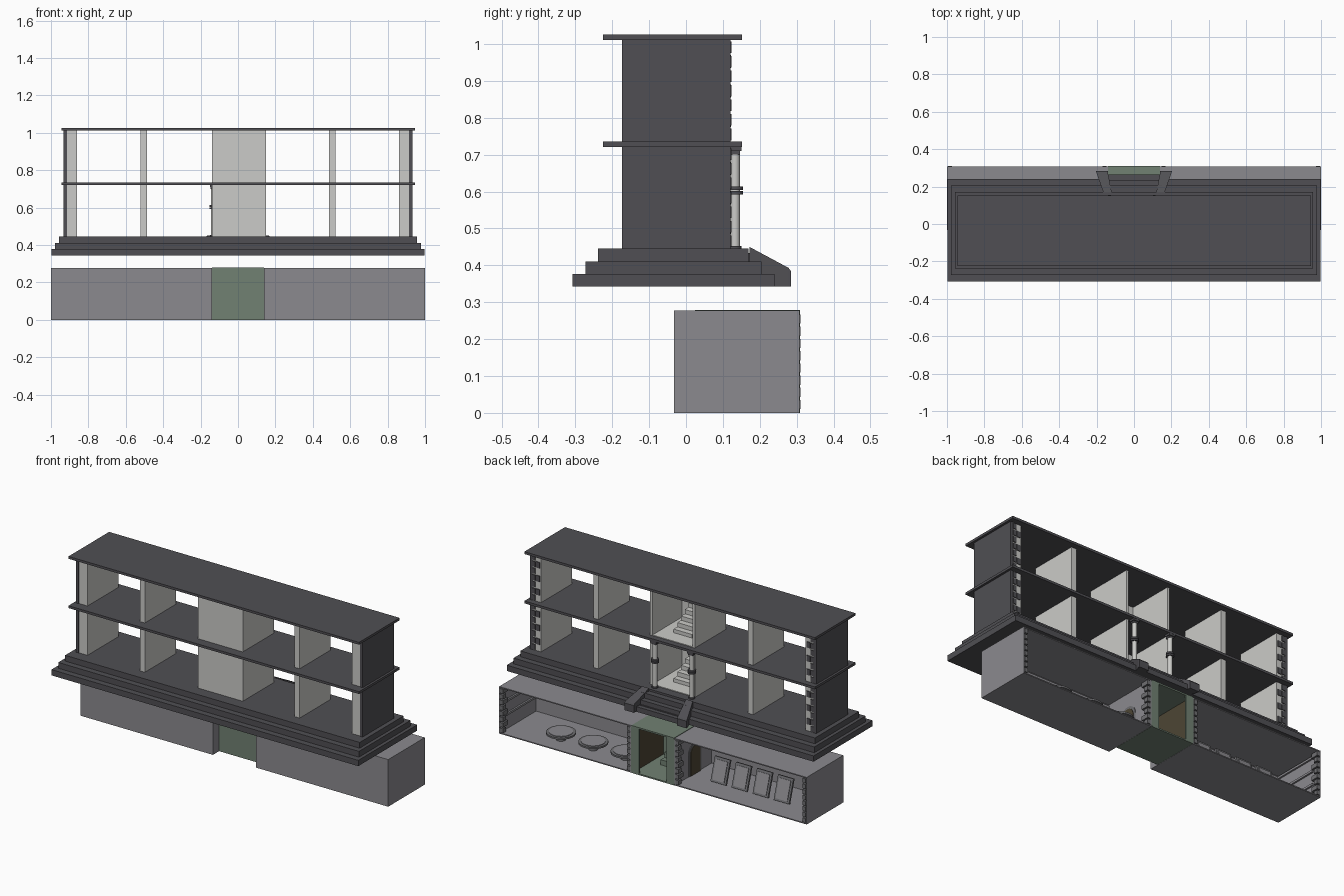
import bpy, bmesh, math
from mathutils import Matrix, Vector

cube = bpy.data.objects.get("Cube")
if cube:
    bpy.data.objects.remove(cube, do_unlink=True)


def material(name, r, g, b):
    m = bpy.data.materials.new(name)
    m.use_nodes = True
    m.diffuse_color = (r, g, b, 1)
    bsdf = m.node_tree.nodes["Principled BSDF"]
    bsdf.inputs["Base Color"].default_value = (r, g, b, 1)
    bsdf.inputs["Roughness"].default_value = 0.9
    return m


DARK = material("dark_slate", 0.08, 0.078, 0.087)
LIGHT = material("pale_plaster", 0.6, 0.6, 0.58)
GREY = material("cellar_grey", 0.26, 0.255, 0.275)
GREEN = material("muted_green", 0.165, 0.22, 0.17)
BROWN = material("dark_brown", 0.075, 0.06, 0.035)
STONE = material("mid_stone", 0.16, 0.16, 0.17)


def finish(name, bm, mat):
    mesh = bpy.data.meshes.new(name)
    bmesh.ops.recalc_face_normals(bm, faces=bm.faces)
    bm.to_mesh(mesh)
    bm.free()
    mesh.materials.append(mat)
    obj = bpy.data.objects.new(name, mesh)
    bpy.context.collection.objects.link(obj)
    return obj


def add_box(bm, xs, ys, zs, tilt=0):
    center = Vector((sum(xs) / 2, sum(ys) / 2, sum(zs) / 2))
    size = (abs(xs[1] - xs[0]), ys[1] - ys[0], zs[1] - zs[0], 1)
    mat = Matrix.Translation(center) @ Matrix.Rotation(tilt, 4, "X") @ Matrix.Diagonal(size)
    bmesh.ops.create_cube(bm, size=1, matrix=mat)


def boxes(name, mat, *items):
    bm = bmesh.new()
    for item in items:
        add_box(bm, *item)
    return finish(name, bm, mat)


def cylinders(name, mat, items, sides=20):
    bm = bmesh.new()
    for x, y, z0, z1, r in items:
        bmesh.ops.create_cone(bm, cap_ends=True, segments=sides, radius1=r, radius2=r,
                              depth=z1 - z0, matrix=Matrix.Translation((x, y, (z0 + z1) / 2)))
    obj = finish(name, bm, mat)
    for p in obj.data.polygons:
        p.use_smooth = len(p.vertices) == 4
    return obj


def quoins(name, mat, x, inward, y, z0, z1, count):
    # Alternating long and short corner stones
    bm = bmesh.new()
    pitch = (z1 - z0) / count
    for i in range(count):
        deep = 0.045 if i % 2 else 0.025
        z = z0 + i * pitch
        add_box(bm, (x, x + inward * 0.02), (y - deep, y + 0.003), (z + 0.004, z + pitch - 0.004))
    return finish(name, bm, mat)


# Stepped plinth
for i in range(3):
    inset = 0.035 * i
    half = 0.998 - 0.02 * i
    boxes(f"plinth_step_{i + 1}", DARK,
          ((-half, half), (-0.308 + inset, 0.24 - inset), (0.343 + 0.034 * i, 0.377 + 0.034 * i)))

# Rear entrance steps and splayed ramps
for i in range(3):
    boxes(f"entrance_step_{i + 1}", DARK,
          ((-0.15, 0.15), (0.15, 0.265 - 0.03 * i), (0.343 + 0.03 * i, 0.373 + 0.03 * i)))
for side, label in ((1, "left"), (-1, "right")):
    bm = bmesh.new()
    rings = []
    for y, z, inner, outer in ((0.172, 0.45, 0.12, 0.165), (0.278, 0.393, 0.14, 0.202), (0.284, 0.385, 0.14, 0.202)):
        corners = ((inner, 0.343), (outer, 0.343), (outer, z), (inner, z))
        rings.append([bm.verts.new((side * x, y, h)) for x, h in corners])
    for a, b in zip(rings, rings[1:]):
        for k in range(4):
            bm.faces.new((a[k], a[(k + 1) % 4], b[(k + 1) % 4], b[k]))
    bm.faces.new(rings[0])
    bm.faces.new(rings[-1])
    finish(f"entrance_ramp_{label}", bm, DARK)

# Floor slab and roof
for name, z in (("upper_floor_slab", 0.721), ("roof_slab", 1.011)):
    boxes(name, DARK, ((-0.945, 0.945), (-0.225, 0.152), (z, z + 0.014)))

# Walls of both storeys
for storey, z0, z1 in (("lower", 0.445, 0.721), ("upper", 0.735, 1.011)):
    zs, ys = (z0, z1), (-0.17, 0.118)
    for s, label in ((1, "left"), (-1, "right")):
        boxes(f"{storey}_end_wall_{label}", DARK, ((s * 0.915, s * 0.932), (-0.173, 0.12), zs))
        boxes(f"{storey}_end_lining_{label}", LIGHT, ((s * 0.86, s * 0.915), ys, zs))
        boxes(f"{storey}_partition_{label}", LIGHT, ((s * 0.487, s * 0.52), ys, zs))
        quoins(f"{storey}_quoins_{label}", DARK, s * 0.915, -s, 0.12, z0, z1, 7)
        boxes(f"{storey}_edge_stones_{label}", DARK,
              *[((s * 0.868, s * 0.892), (0.116, 0.122), (z0 + 0.04 + 0.08 * i, z0 + 0.075 + 0.08 * i))
                for i in range(3)])
    # Central stairwell, open at the rear
    boxes(f"{storey}_stairwell", LIGHT,
          ((-0.14, 0.15), (-0.17, -0.155), zs),
          ((-0.14, -0.125), (-0.155, 0.118), zs),
          ((0.135, 0.15), (-0.155, 0.118), zs),
          ((-0.125, 0.135), (-0.155, 0.118), (z0, z0 + 0.004)))
    boxes(f"{storey}_stairs", LIGHT,
          *[((-0.06, 0.06), (-0.155, 0.03 - 0.035 * i), (z0 + 0.025 * i, z0 + 0.025 * (i + 1)))
            for i in range(5)])

# Entrance columns
spots = ((-0.131, "right"), (0.108, "left"))
for x, label in spots:
    y = 0.133
    cylinders(f"column_{label}", LIGHT, [(x, y, 0.445, 0.71, 0.013)])
    cylinders(f"column_bands_{label}", DARK,
              [(x, y, z, z + 0.009, 0.022) for z in (0.592, 0.604)] + [(x, y, 0.445, 0.453, 0.018)])
    boxes(f"column_capital_{label}", DARK,
          ((x - 0.02, x + 0.02), (0.118, 0.151), (0.71, 0.721)),
          ((x - 0.015, x + 0.015), (0.118, 0.146), (0.7, 0.71)))

# Cellar rooms, open at the rear
F, B, T, TOP = -0.033, 0.307, 0.006, 0.277
for s, label in ((1, "left"), (-1, "right")):
    full = (s * 0.14, s)
    boxes(f"cellar_room_{label}", GREY,
          (full, (F, B), (0, T)), (full, (F, B), (TOP - T, TOP)),
          (full, (F, F + T), (T, TOP - T)),
          ((s * (1 - T), s), (F + T, B), (T, TOP - T)),
          ((s * 0.14, s * 0.148), (F + T, B), (T, TOP - T)))
    boxes(f"cellar_rails_{label}", GREY,
          *[((s * 0.984, s * 0.994), (F + T, B - 0.05), (z, z + 0.012)) for z in (0.09, 0.17, 0.25)],
          *[((s * 0.15, s * 0.99), (F + T, F + 0.014), (z, z + 0.012)) for z in (0.09, 0.25)])
    quoins(f"cellar_outer_quoins_{label}", STONE, s * 0.994, -s, B, T, TOP - T, 8)
    quoins(f"cellar_inner_quoins_{label}", STONE, s * 0.148, s, B, T, TOP - T, 8)

    # Arched side door with a stone surround
    for part, mat, r, thick in (("surround", STONE, 0.06, 0.004), ("panel", BROWN, 0.045, 0.007)):
        bm = bmesh.new()
        pts = [(0.13 + r, T), (0.13 - r, T)]
        pts += [(0.13 - r * math.cos(a), 0.13 + r * math.sin(a))
                for a in [math.pi * k / 10 for k in range(11)]]
        face = bm.faces.new([bm.verts.new((s * 0.147, y, z)) for y, z in pts])
        out = bmesh.ops.extrude_face_region(bm, geom=[face])
        bmesh.ops.translate(bm, vec=(s * thick, 0, 0),
                            verts=[v for v in out["geom"] if isinstance(v, bmesh.types.BMVert)])
        finish(f"arched_door_{part}_{label}", bm, mat)

# Green cellar hall between the rooms
hall = (-0.139, 0.139)
boxes("hall_shell", GREEN,
      (hall, (0.024, 0.309), (0, 0.008)), (hall, (0.024, 0.309), (0.27, 0.279)),
      (hall, (0.024, 0.032), (0.008, 0.27)),
      *[((s * 0.129, s * 0.14), (0.03, 0.309), (0.008, 0.27)) for s in (1, -1)],
      *[((s * 0.09, s * 0.14), (0.301, 0.309), (0.008, 0.27)) for s in (1, -1)])
for s, label in ((1, "left"), (-1, "right")):
    boxes(f"hall_lining_{label}", BROWN, ((s * 0.124, s * 0.129), (0.032, 0.3), (0.008, 0.27)))
boxes("hall_steps", GREEN, *[((-0.06, 0.06), (0.032, 0.15 - 0.035 * i), (0.008 + 0.03 * i, 0.038 + 0.03 * i))
                             for i in range(3)])

# Round tables and wall panels in the left room
tables = [(x, 0.19) for x in (0.68, 0.47, 0.26)]
cylinders("table_pedestals", STONE, [(x, y, T, 0.045, 0.025) for x, y in tables])
cylinders("table_rims", STONE, [(x, y, 0.042, 0.052, 0.08) for x, y in tables], 28)
cylinders("table_tops", GREY, [(x, y, 0.052, 0.055, 0.065) for x, y in tables], 28)
boxes("wall_panels", STONE, *[((x - 0.1, x + 0.1), (F + T, F + 0.012), (0.12, 0.21))
                              for x in (0.3, 0.56, 0.82)])

# Leaning framed boards in the right room
for i in range(4):
    x = -0.34 - 0.137 * i
    boxes(f"board_frame_{i + 1}", STONE, ((x - 0.05, x + 0.05), (0.155, 0.167), (0.015, 0.155), 0.3))
    boxes(f"board_face_{i + 1}", GREY, ((x - 0.038, x + 0.038), (0.159, 0.171), (0.028, 0.142), 0.3))
